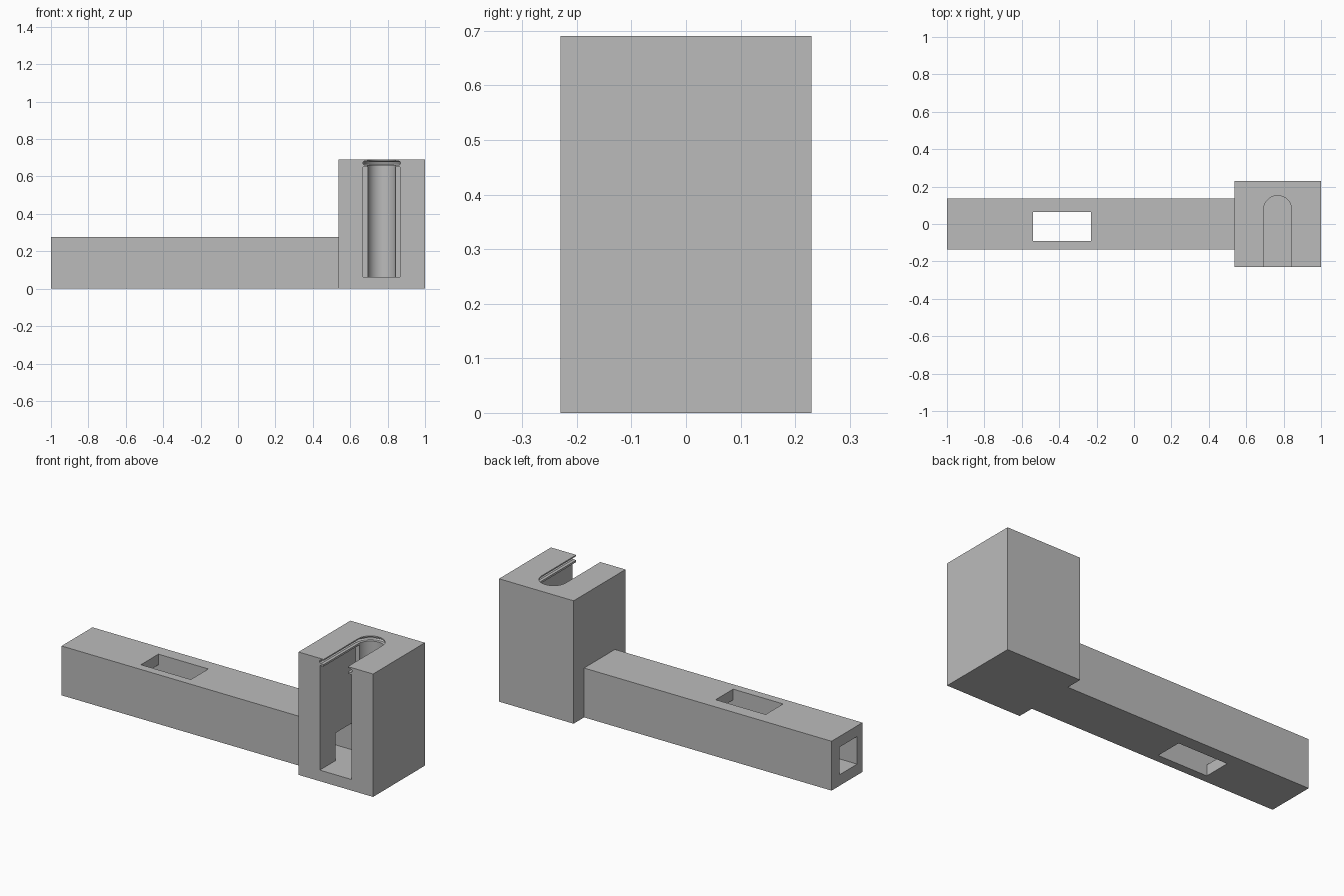
import bpy, bmesh, math

if "Cube" in bpy.data.objects:
    bpy.data.objects.remove(bpy.data.objects["Cube"])

grey = bpy.data.materials.new("plain_grey")
grey.use_nodes = True
GREY = (0.5, 0.5, 0.5, 1)
grey.diffuse_color = GREY
grey.node_tree.nodes["Principled BSDF"].inputs["Base Color"].default_value = GREY


def add_object(name, bm):
    bmesh.ops.recalc_face_normals(bm, faces=bm.faces)
    mesh = bpy.data.meshes.new(name)
    bm.to_mesh(mesh)
    bm.free()
    mesh.materials.append(grey)
    obj = bpy.data.objects.new(name, mesh)
    bpy.context.collection.objects.link(obj)
    return obj


def box(name, x, y, z):
    bm = bmesh.new()
    bmesh.ops.create_cube(bm, size=1)
    for v in bm.verts:
        v.co = [lo + (c + 0.5) * (hi - lo) for c, (lo, hi) in zip(v.co, (x, y, z))]
    return add_object(name, bm)


def u_slot(name, cx, cy, front, levels, steps=14):
    """Stack of U outlines, open to the front, one per (radius, height)."""
    bm = bmesh.new()
    rings = []
    for r, z in levels:
        pts = [(cx + r, front)]
        for i in range(steps + 1):
            a = math.pi * i / steps
            pts.append((cx + r * math.cos(a), cy + r * math.sin(a)))
        pts.append((cx - r, front))
        rings.append([bm.verts.new((px, py, z)) for px, py in pts])
    for low, high in zip(rings, rings[1:]):
        for i in range(len(low)):
            j = (i + 1) % len(low)
            bm.faces.new((low[i], low[j], high[j], high[i]))
    bm.faces.new(rings[0])
    bm.faces.new(rings[-1])
    return add_object(name, bm)


def combine(target, other, operation):
    mod = target.modifiers.new(operation.title(), 'BOOLEAN')
    mod.operation = operation
    mod.solver = 'EXACT'
    mod.object = other
    other.hide_render = True
    bpy.context.view_layer.objects.active = target
    bpy.ops.object.modifier_apply(modifier=mod.name)
    bpy.data.objects.remove(other)


# Solid body: tall block joined to a long arm
body = box("holder_body", (0.537, 1), (-0.23, 0.23), (0, 0.69))
arm = box("arm", (-1, 0.6), (-0.137, 0.137), (0, 0.277))
combine(body, arm, 'UNION')

# Rounded slot with an undercut groove just below the top
MID, R = 0.768, 0.075
slot = u_slot("rounded_slot", MID, 0.077, -0.4, [
    (R, 0.062), (R, 0.661), (0.092, 0.661), (0.1, 0.667), (0.1, 0.677),
    (0.092, 0.683), (R, 0.683), (R, 0.8)])
combine(body, slot, 'DIFFERENCE')

# Wider pocket at the front of the slot
pocket = box("front_pocket", (MID - 0.099, MID + 0.099), (-0.4, 0.085), (0.062, 0.65))
combine(body, pocket, 'DIFFERENCE')

# Square bore along the arm into the pocket
bore = box("arm_bore", (-1.2, MID), (-0.09, 0.065), (0.062, 0.217))
combine(body, bore, 'DIFFERENCE')

# Window through the arm from top to bottom
window = box("arm_window", (-0.54, -0.23), (-0.09, 0.065), (-0.2, 0.5))
combine(body, window, 'DIFFERENCE')

# Smooth the curved end of the slot, keep all other edges sharp
bpy.ops.object.select_all(action='DESELECT')
body.select_set(True)
bpy.context.view_layer.objects.active = body
bpy.ops.object.shade_smooth_by_angle(angle=math.radians(25))
